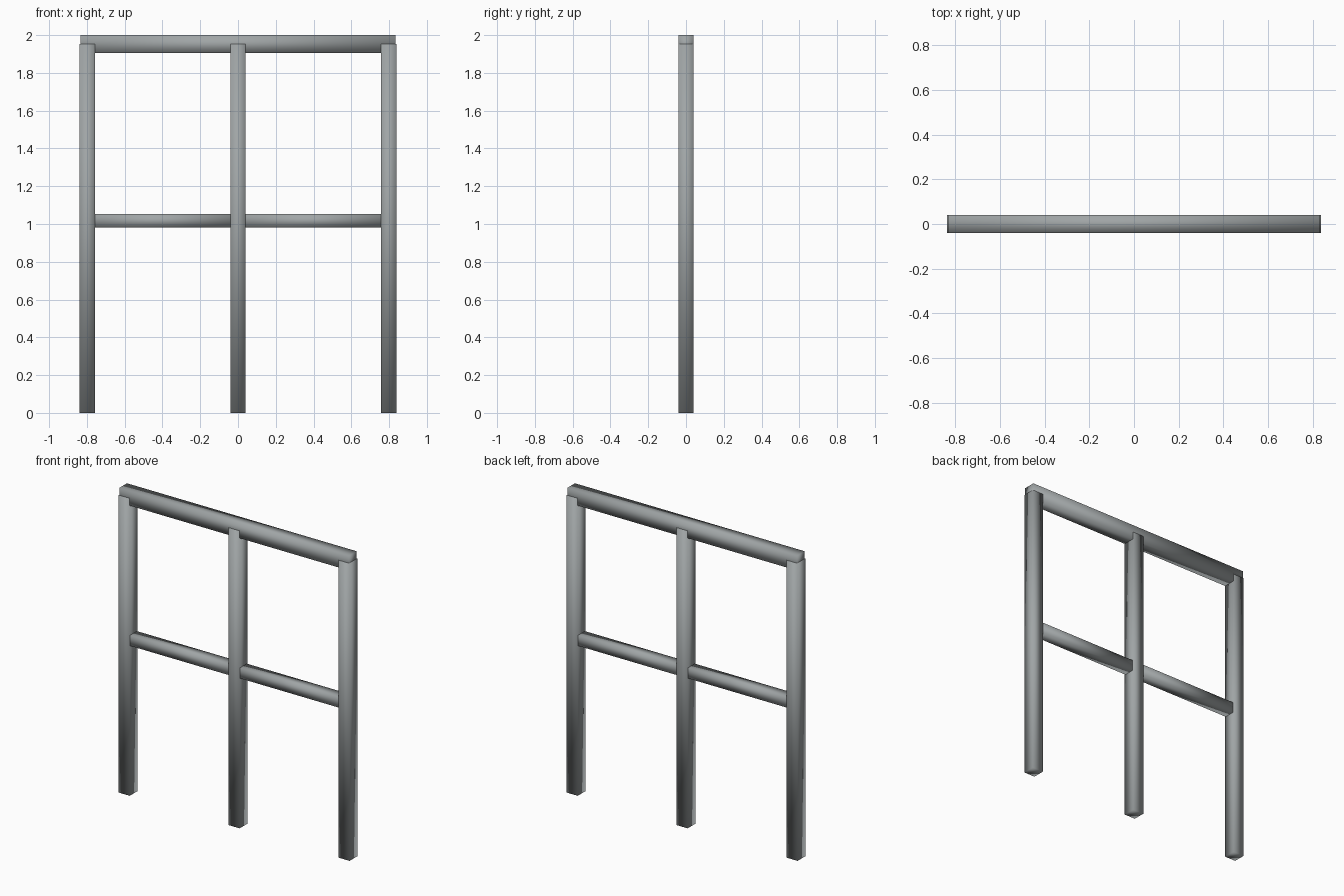
import bpy

if "Cube" in bpy.data.objects:
    bpy.data.objects.remove(bpy.data.objects["Cube"])

# dark steel grey
steel = bpy.data.materials.new("dark_steel")
steel.diffuse_color = (0.35, 0.375, 0.38, 1)
steel.use_nodes = True
steel.node_tree.nodes["Principled BSDF"].inputs["Base Color"].default_value = steel.diffuse_color


def bar(name, x, z, sx, sy, sz):
    """Plain square-section bar with soft shading, centred on y = 0."""
    bpy.ops.mesh.primitive_cube_add(size=1, location=(x, 0, z))
    ob = bpy.context.object
    ob.name = name
    ob.scale = (sx, sy, sz)
    bpy.ops.object.transform_apply(location=False, rotation=False, scale=True)
    bpy.ops.object.shade_smooth()
    ob.data.materials.append(steel)
    return ob


# three upright posts, reaching halfway into the top beam
for label, x in (("left", -0.798), ("middle", 0), ("right", 0.798)):
    bar(f"{label}_post", x, 0.976, 0.08, 0.08, 1.952)

# top beam
bar("top_beam", 0, 1.952, 1.668, 0.0798, 0.096)

# slimmer middle rails between the posts
for label, s in (("left", -1), ("right", 1)):
    bar(f"{label}_rail", s * 0.399, 1.017, 0.722, 0.07, 0.07)
